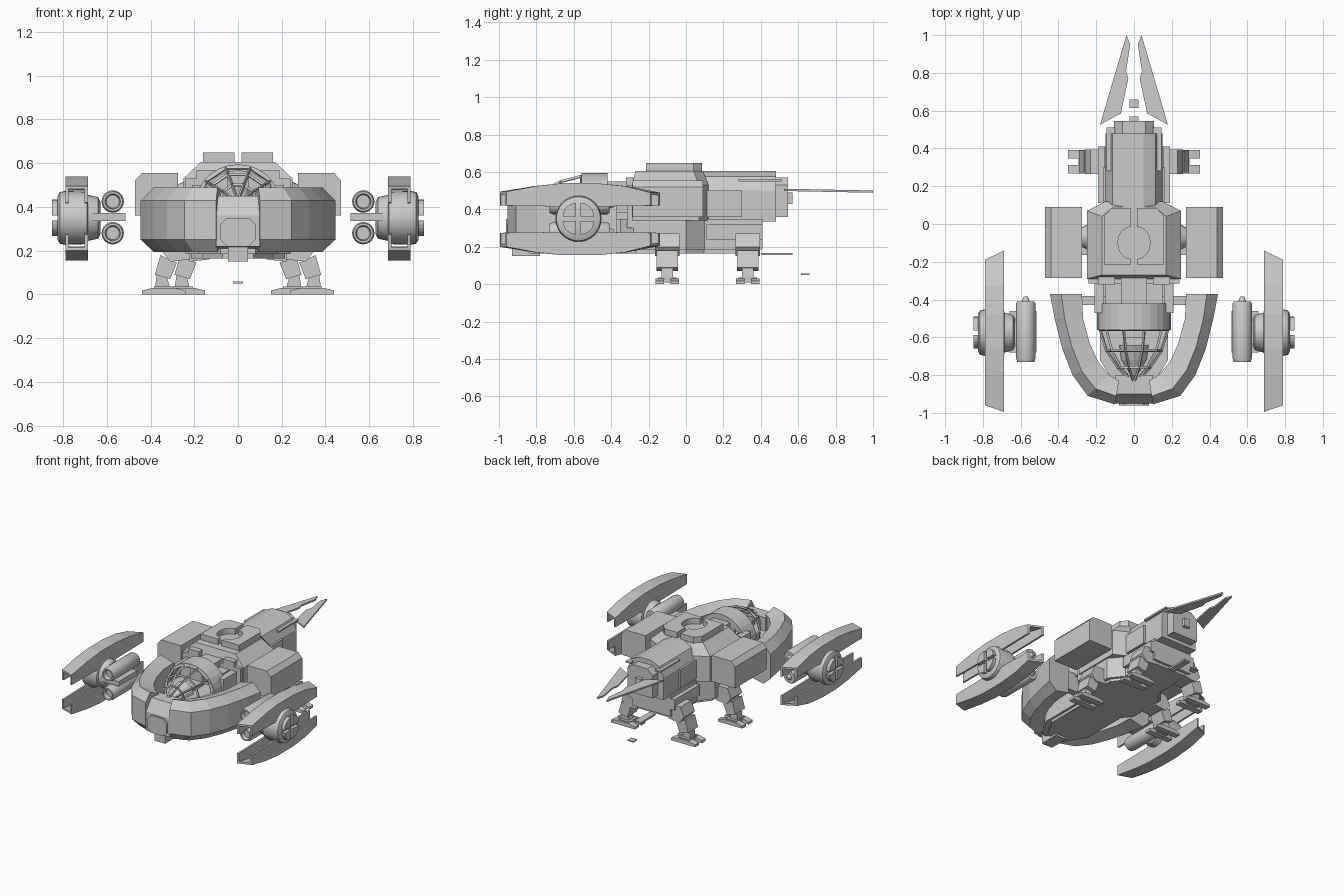
import bpy, bmesh, math
from mathutils import Vector

if "Cube" in bpy.data.objects:
    bpy.data.objects.remove(bpy.data.objects["Cube"])

grey = bpy.data.materials.new("hull_grey")
grey.use_nodes = True
grey.diffuse_color = (0.6, 0.6, 0.6, 1)
grey.node_tree.nodes["Principled BSDF"].inputs["Base Color"].default_value = (0.6, 0.6, 0.6, 1)


def finish(name, bm, mirror, smooth=False):
    bmesh.ops.recalc_face_normals(bm, faces=bm.faces)
    mesh = bpy.data.meshes.new(name)
    bm.to_mesh(mesh)
    bm.free()
    mesh.materials.append(grey)
    ob = bpy.data.objects.new(name, mesh)
    bpy.context.collection.objects.link(ob)
    if mirror:
        ob.modifiers.new("mirror", "MIRROR").use_mirror_merge = False
    if smooth:
        bpy.ops.object.select_all(action="DESELECT")
        ob.select_set(True)
        bpy.context.view_layer.objects.active = ob
        bpy.ops.object.shade_smooth_by_angle(angle=math.radians(35))
    return ob


def loft(name, sections, mirror=False, smooth=False, closed=True, caps=True):
    """Skin a list of equally long point loops."""
    bm = bmesh.new()
    loops = [[bm.verts.new(p) for p in s] for s in sections]
    n = len(loops[0])
    for a, b in zip(loops, loops[1:]):
        for i in range(n if closed else n - 1):
            j = (i + 1) % n
            bm.faces.new((a[i], a[j], b[j], b[i]))
    if caps:
        bm.faces.new(loops[0])
        bm.faces.new(loops[-1])
    return finish(name, bm, mirror, smooth)


def place(axis, t, u, v):
    return {"x": (t, u, v), "y": (u, t, v), "z": (u, v, t)}[axis]


def prism(name, pts, axis, a, b, mirror=False, smooth=False):
    return loft(name, [[place(axis, t, u, v) for u, v in pts] for t in (a, b)], mirror, smooth)


def box(name, x0, x1, y0, y1, z0, z1, mirror=False):
    return prism(name, [(x0, y0), (x1, y0), (x1, y1), (x0, y1)], "z", z0, z1, mirror)


def lathe(name, axis, u, v, steps, mirror=True, n=24):
    angles = [math.tau * i / n for i in range(n)]
    return loft(name, [[place(axis, t, u + r * math.cos(a), v + r * math.sin(a)) for a in angles]
                       for t, r in steps], mirror, True)


def both(half):
    """Complete a half outline across the centre line."""
    return half + [(-u, v) for u, v in reversed(half)]


def arc(w, h, base, n):
    return [(w * math.cos(math.pi * i / n), base + h * math.sin(math.pi * i / n)) for i in range(n + 1)]


# Horseshoe prow around the cockpit
outer = [(0.445, -0.37), (0.42, -0.5), (0.38, -0.66), (0.325, -0.8), (0.245, -0.91), (0.1, -0.955)]
inner = [(0.275, -0.37), (0.27, -0.5), (0.235, -0.63), (0.19, -0.73), (0.13, -0.8), (0.08, -0.83)]
prow = []
for o, i in zip(outer, inner):
    o, i = Vector(o), Vector(i)
    m = o.lerp(i, 0.35)
    prow.append([(*o, 0.25), (*o, 0.43), (*m, 0.49), (*i, 0.46), (*i, 0.22), (*m, 0.195)])
loft("prow_ring", prow, True)
prism("prow_bridge", [(-0.95, 0.22), (-0.95, 0.36), (-0.9, 0.45), (-0.8, 0.45), (-0.8, 0.2)], "x", -0.1, 0.1)
prism("nose_plate", both([(0.05, 0.22), (0.08, 0.25), (0.08, 0.32), (0.05, 0.35)]), "y", -0.962, -0.945)
box("chin", -0.045, 0.045, -0.93, -0.78, 0.15, 0.22)

# Lower hull and belly
belly = [(0.08, -0.88), (0.18, -0.72), (0.18, -0.35), (0.24, -0.28), (0.24, 0), (0.16, 0.1), (0.16, 0.41)]
prism("lower_hull", both(belly), "z", 0.185, 0.35)
prism("belly_plate", both([(u * 0.9, v * 0.95) for u, v in belly]), "z", 0.165, 0.19)
box("lower_side_panel", 0.15, 0.19, 0.11, 0.41, 0.24, 0.32, True)
box("rear_ramp", -0.025, 0.025, 0.4, 0.57, 0.155, 0.168)
box("rear_hook_plate", -0.024, 0.024, 0.615, 0.66, 0.05, 0.058)

# Main hull with chamfered roof
def outline(x, back, neck, front):
    return both([(x, front), (x, back - 0.05), (neck, back)])

loft("main_hull", [[(u, v, z) for u, v in outline(x, back, neck, front)] for z, x, back, neck, front in
                   [(0.34, 0.25, 0.12, 0.15, -0.29), (0.53, 0.25, 0.12, 0.15, -0.29), (0.605, 0.17, 0.09, 0.11, -0.27)]])
box("front_bulkhead", -0.24, 0.24, -0.315, -0.28, 0.3, 0.53)
box("neck_core", -0.15, 0.15, -0.45, -0.28, 0.2, 0.5)
box("neck_spine", -0.07, 0.07, -0.44, -0.26, 0.49, 0.55)
box("neck_strut", 0.16, 0.21, -0.47, -0.28, 0.38, 0.5, True)
box("prow_link", 0.15, 0.29, -0.43, -0.38, 0.26, 0.4, True)
box("roof_vent", 0.1, 0.19, -0.32, -0.27, 0.53, 0.57, True)

# Split roof plate with a round opening
notch = [(0.015 + 0.07 * math.sin(math.pi * i / 12), -0.1 - 0.085 * math.cos(math.pi * i / 12)) for i in range(13)]
prism("roof_plate", [(0.015, -0.215)] + notch + [(0.015, 0.085), (0.12, 0.085), (0.16, 0.04), (0.16, -0.215)],
      "z", 0.6, 0.648, True)

# Tail body
tail = both([(0.15, 0.335), (0.15, 0.5), (0.115, 0.575), (0.05, 0.605)])
prism("tail_body", tail, "y", 0.08, 0.48)
prism("tail_block", both([(0.105, 0.36), (0.105, 0.53), (0.06, 0.57)]), "y", 0.47, 0.545)
box("tail_nozzle", -0.025, 0.025, 0.54, 0.57, 0.43, 0.49)
box("tail_side_panel", 0.14, 0.165, 0.1, 0.3, 0.36, 0.5, True)
box("tail_vane", 0.1, 0.145, 0.28, 0.51, 0.55, 0.562, True)
spike = [(0.18, 0.525), (0.07, 0.585), (0.03, 0.77), (0.042, 0.81), (0.02, 0.95), (0.04, 1.0)]
loft("tail_spike", [[(u, v, 0.505 - 0.02 * (v - 0.5) + d) for u, v in spike] for d in (-0.006, 0.006)], True)

# Side cargo boxes on round mounts
prism("side_box", [(0.275, 0.36), (0.275, 0.555), (0.44, 0.555), (0.472, 0.52), (0.472, 0.36)], "y", -0.285, 0.09, True)
lathe("side_box_mount", "x", -0.07, 0.45, [(0.23, 0.06), (0.25, 0.065), (0.28, 0.05)])

# Cockpit: tub, seat, hood and open canopy frame
prism("cockpit_tub", both([(0.02, -0.84), (0.1, -0.74), (0.155, -0.65), (0.18, -0.56), (0.18, -0.42)]), "z", 0.3, 0.42)
prism("cockpit_hood", arc(0.195, 0.185, 0.41, 14) + arc(0.165, 0.155, 0.41, 14)[::-1], "y", -0.56, -0.42)
prism("cockpit_bulkhead", arc(0.175, 0.165, 0.41, 14), "y", -0.46, -0.425)
frame = loft("canopy_frame", [[(x, y, z) for x, z in arc(w, h, 0.42, 5)] for y, w, h in
             [(-0.56, 0.18, 0.165), (-0.67, 0.145, 0.135), (-0.76, 0.085, 0.085), (-0.84, 0.01, 0.015)]],
             closed=False, caps=False)
wire = frame.modifiers.new("bars", "WIREFRAME")
wire.thickness = 0.016
wire.use_boundary = True
box("seat_base", -0.05, 0.05, -0.6, -0.48, 0.41, 0.45)
box("seat_back", -0.05, 0.05, -0.5, -0.47, 0.44, 0.55)
loft("console", [[(x, y, z) for x, z in arc(w, h, 0.41, 6)] for y, w, h in
                 [(-0.64, 0.08, 0.09), (-0.72, 0.07, 0.06), (-0.8, 0.02, 0.02)]])

# Outrigger pods: curved channel fins
def fin(name, flip):
    sections = []
    for y, skew, top, low in [(-0.995, 0.035, 0.495, 0.42), (-0.81, 0.01, 0.525, 0.418), (-0.66, 0, 0.54, 0.415),
                              (-0.48, 0, 0.54, 0.415), (-0.32, -0.01, 0.525, 0.418), (-0.14, -0.05, 0.49, 0.42)]:
        x0, x1, t = 0.687, 0.79, 0.014
        u = [(x0, low), (x0, top), (x1, top), (x1, low), (x1 - t, low), (x1 - t, top - t), (x0 + t, top - t), (x0 + t, low)]
        sections.append([(x, y + skew * (x - x0) / (x1 - x0), 0.695 - z if flip else z) for x, z in u])
    loft(name, sections, True)

fin("upper_fin", False)
fin("lower_fin", True)

# Pod hub with four raised quadrants
lathe("pod_hub", "x", -0.575, 0.35, [(0.63, 0.075), (0.64, 0.095), (0.685, 0.105), (0.69, 0.12), (0.79, 0.123),
                                     (0.815, 0.118), (0.825, 0.1)], n=32)
for k, (sy, sz) in enumerate([(1, 1), (-1, 1), (-1, -1), (1, -1)]):
    arc_pts = [(0.012 + 0.072 * math.cos(a * math.pi / 12), 0.012 + 0.072 * math.sin(a * math.pi / 12)) for a in range(7)]
    pts = [(-0.575 + sy * u, 0.35 + sz * v) for u, v in [(0.012, 0.012)] + arc_pts]
    prism(f"hub_quadrant_{k + 1}", pts, "x", 0.815, 0.85, True)

# Pod cannons
for name, z in (("upper_cannon", 0.425), ("lower_cannon", 0.28)):
    lathe(name, "y", 0.573, z, [(-0.7, 0.03), (-0.73, 0.035), (-0.73, 0.045), (-0.71, 0.051), (-0.42, 0.051),
                                (-0.41, 0.045), (-0.41, 0.02), (-0.385, 0.012)])
box("cannon_bracket", 0.515, 0.66, -0.68, -0.46, 0.335, 0.372, True)

# Four pairs of landing gear parts, splayed outwards
for side, fx, fy in (("front", 0.34, -0.1), ("rear", 0.25, 0.33)):
    def slab(part, pts, y0, y1):
        prism(f"{side}_{part}", [(fx + u, z) for u, z in pts], "y", fy + y0, fy + y1, True)
    slab("hip", [(-0.12, 0.16), (-0.12, 0.27), (-0.02, 0.27), (0.01, 0.2), (-0.03, 0.15)], -0.065, 0.065)
    slab("shin", [(0.04, 0.09), (0.015, 0.18), (-0.06, 0.145), (-0.03, 0.07)], -0.058, 0.058)
    slab("ankle", [(-0.03, 0.025), (-0.01, 0.1), (0.03, 0.1), (0.04, 0.025)], -0.03, 0.03)
    slab("foot_bridge", [(-0.045, 0.01), (-0.045, 0.035), (0.045, 0.035), (0.045, 0.01)], -0.05, 0.05)
    for part, y in (("toe_front", -0.04), ("toe_back", 0.04)):
        slab(part, [(-0.1, 0), (-0.1, 0.018), (-0.05, 0.03), (0.05, 0.03), (0.1, 0.018), (0.1, 0)], y - 0.023, y + 0.023)
